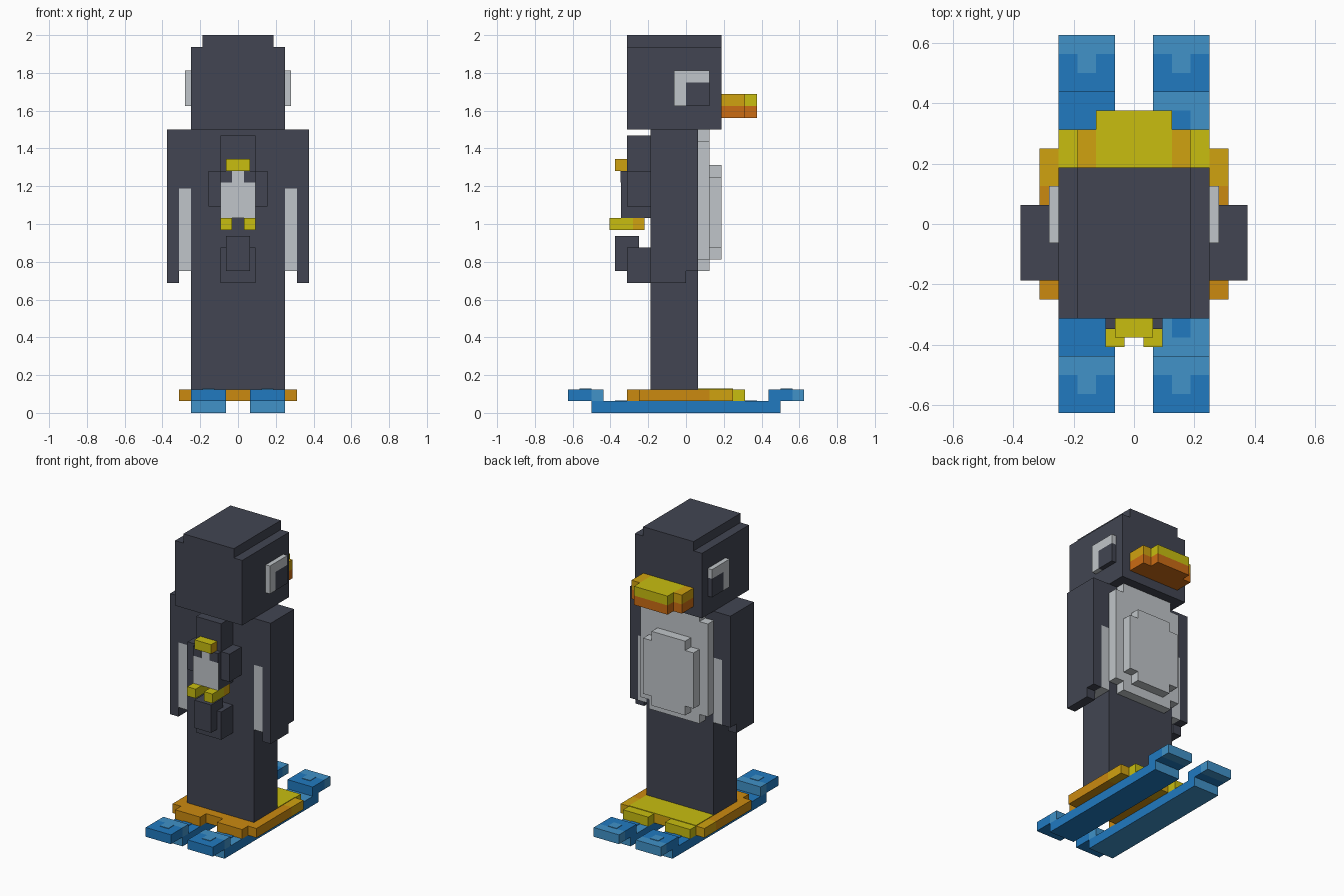
import bpy, bmesh

if "Cube" in bpy.data.objects:
    bpy.data.objects.remove(bpy.data.objects["Cube"])

U = 1 / 16  # one block unit


def colour(name, r, g, b):
    m = bpy.data.materials.new(name)
    m.diffuse_color = (r, g, b, 1)
    m.use_nodes = True
    m.node_tree.nodes["Principled BSDF"].inputs["Base Color"].default_value = m.diffuse_color
    return m


DARK = colour("slate", 0.054, 0.060, 0.084)
PALE = colour("pale_grey", 0.53, 0.56, 0.585)
YELLOW = colour("yellow", 0.58, 0.51, 0.005)
GOLD = colour("gold", 0.63, 0.36, 0.005)
AMBER = colour("amber", 0.60, 0.255, 0.005)
ORANGE = colour("orange", 0.60, 0.15, 0.007)
SKY = colour("light_blue", 0.052, 0.287, 0.578)
BLUE = colour("blue", 0.015, 0.195, 0.53)


def block(name, mat, x, y, z, mirror=False, rule=None):
    """Box from (min, max) ranges in block units; mirror adds a copy across x.
    rule = (second material, test on the face normal)."""
    bm = bmesh.new()
    for s in ((1, -1) if mirror else (1,)):
        made = bmesh.ops.create_cube(bm, size=1)["verts"]
        for v in made:
            v.co = (s * (x[0] if v.co.x < 0 else x[1]) * U,
                    (y[0] if v.co.y < 0 else y[1]) * U,
                    (z[0] if v.co.z < 0 else z[1]) * U)
    bmesh.ops.recalc_face_normals(bm, faces=bm.faces)
    bm.normal_update()
    me = bpy.data.meshes.new(name)
    me.materials.append(mat)
    if rule:
        me.materials.append(rule[0])
        for f in bm.faces:
            f.material_index = int(rule[1](f.normal))
    bm.to_mesh(me)
    bm.free()
    ob = bpy.data.objects.new(name, me)
    bpy.context.collection.objects.link(ob)
    return ob


# Body and head
block("body", DARK, (-4, 4), (-3, 1), (2, 24))
block("head", DARK, (-4, 4), (-5, 3), (24, 31))
block("head_top", DARK, (-3, 3), (-5, 3), (31, 32))

# Eyes: pale frame around a dark pupil
block("eye_column", PALE, (4, 4.5), (-1, 0), (26, 29), True)
block("eye_brow", PALE, (4, 4.5), (0, 2), (28, 29), True)
block("pupil", DARK, (4, 4.5), (0, 2), (26, 28), True)

# Beak: yellow upper half, orange lower half
block("beak_upper", YELLOW, (-2, 2), (3, 6), (26, 27))
block("beak_upper_side", GOLD, (2, 3), (3, 5), (26, 27), True)
block("beak_lower", ORANGE, (-2, 2), (3, 6), (25, 26))
block("beak_lower_side", ORANGE, (2, 3), (3, 5), (25, 26), True)

# Belly in two stepped layers
block("belly_wide", PALE, (-4, 4), (1, 2), (13, 23))
block("belly_tall", PALE, (-3, 3), (1, 2), (12, 24))
block("belly_front_wide", PALE, (-3, 3), (2, 3), (14, 20))
block("belly_front_tall", PALE, (-2, 2), (2, 3), (13, 21))

# Wings with pale lining
block("wing", DARK, (5, 6), (-3, 1), (12, 24), True)
block("wing_tip", DARK, (5, 6), (-3, 0), (11, 12), True)
block("wing_shoulder", DARK, (4, 5), (-3, 1), (19, 24), True)
block("wing_lining", PALE, (4, 5), (-3, 1), (12, 19), True)

# Tail
block("tail_base", DARK, (-1.5, 1.5), (-5, -3), (11, 14))
block("tail_end", DARK, (-1, 1), (-6, -4), (12, 15))

# Feet
block("foot_base", AMBER, (-5, 5), (-4, 2), (1, 2))
block("foot_front", GOLD, (-5, 5), (2, 4), (1, 2))
block("heel", AMBER, (1, 4), (-5, -4), (1, 2), True)
block("toe", YELLOW, (1, 4), (4, 5), (1, 2), True)
block("foot_patch", YELLOW, (-4, 4), (1, 4), (2, 2.06))

# Skis with raised, two-tone ends
block("ski", SKY, (1, 4), (-8, 8), (0, 1), True,
      (BLUE, lambda n: abs(n.x) > 0.5 or n.z < -0.5))
for end, start in (("front", 7), ("back", -10)):
    split = start + 2
    if end == "front":
        block("ski_tip_front", BLUE, (1, 4), (7, 9), (1, 2), True)
        block("ski_tip_front_light", SKY, (1, 4), (9, 10), (1, 2), True)
        block("ski_tip_front_patch", SKY, (2, 3), (8, 9), (2, 2.06), True)
        block("ski_mark_front", BLUE, (2, 3), (5, 6), (1, 1.06), True)
    else:
        block("ski_tip_back", BLUE, (1, 4), (-10, -8), (1, 2), True)
        block("ski_tip_back_light", SKY, (1, 4), (-8, -7), (1, 2), True)
        block("ski_tip_back_patch", SKY, (2, 3), (-9, -8), (2, 2.06), True)
        block("ski_mark_back", BLUE, (2, 3), (-6, -5), (1, 1.06), True)

# Chick carried on the back
block("chick_head", DARK, (-1.5, 1.5), (-5, -3), (20.5, 23.5))
block("chick_body", DARK, (-1.5, 1.5), (-5.5, -3), (16.5, 20.5), False,
      (PALE, lambda n: n.y < -0.5))
block("chick_bib_corner", DARK, (0.5, 1.5), (-5.56, -5.5), (19.5, 20.5), True)
block("chick_wing", DARK, (1.5, 2.5), (-5, -3), (17.5, 20.5), True)
block("chick_beak", YELLOW, (-1, 1), (-6, -5), (20.5, 21.5), False,
      (GOLD, lambda n: n.x > 0.5))
block("chick_foot", YELLOW, (0.5, 1.5), (-6.5, -4.5), (15.5, 16.5), True)
block("chick_heel", GOLD, (0.5, 1.5), (-4.5, -3.5), (15.5, 16.5), True)
